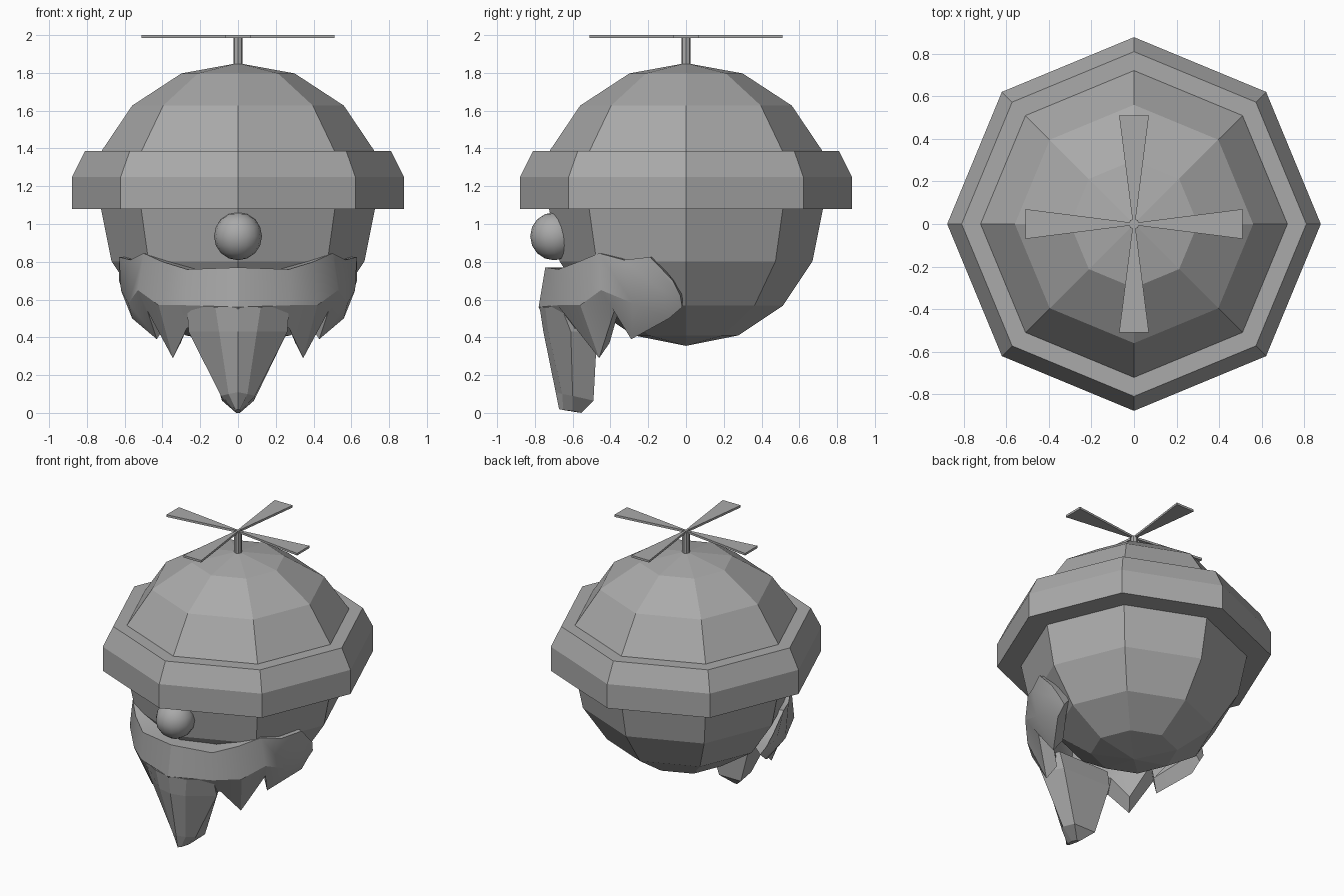
import bpy, bmesh, math
from mathutils import Matrix

cube = bpy.data.objects.get("Cube")
if cube:
    bpy.data.objects.remove(cube, do_unlink=True)

grey = bpy.data.materials.new("mid_grey")
GREY = (0.4, 0.4, 0.4, 1)
grey.use_nodes = True
grey.diffuse_color = GREY
grey.node_tree.nodes["Principled BSDF"].inputs["Base Color"].default_value = GREY


def finish(name, bm, smooth=0):
    bmesh.ops.recalc_face_normals(bm, faces=bm.faces)
    mesh = bpy.data.meshes.new(name)
    bm.to_mesh(mesh)
    bm.free()
    mesh.materials.append(grey)
    ob = bpy.data.objects.new(name, mesh)
    bpy.context.collection.objects.link(ob)
    if smooth:
        bpy.ops.object.select_all(action='DESELECT')
        ob.select_set(True)
        bpy.context.view_layer.objects.active = ob
        bpy.ops.object.shade_smooth_by_angle(angle=math.radians(smooth))
    return ob


def loft(bm, rings, closed=False, caps=True):
    """Skin a list of equal-length point loops."""
    loops = [[bm.verts.new(p) for p in ring] for ring in rings]
    pairs = list(zip(loops, loops[1:]))
    if closed:
        pairs.append((loops[-1], loops[0]))
    for a, b in pairs:
        for i in range(len(a)):
            j = (i + 1) % len(a)
            bm.faces.new((a[i], a[j], b[j], b[i]))
    if caps and not closed:
        bm.faces.new(loops[0])
        bm.faces.new(loops[-1])
    return loops


def turned(name, profile, closed=False, sides=8):
    """Turn a (radius, height) profile into an eight-sided solid."""
    bm = bmesh.new()
    rings = [[(r * math.cos(i * math.tau / sides), r * math.sin(i * math.tau / sides), z)
              for i in range(sides)] for r, z in profile]
    loft(bm, rings, closed, caps=False)
    bmesh.ops.remove_doubles(bm, verts=bm.verts, dist=0.0005)
    return finish(name, bm)


# Head, cap and rolled brim
R, MID = 0.725, 1.08
turned("head", [(R * math.sin(i * math.pi / 8), MID - R * math.cos(i * math.pi / 8))
                for i in range(6)])
turned("cap_dome", [(0.73, 1.36), (0.72, 1.39), (0.56, 1.627), (0.3, 1.797), (0, 1.852)])
turned("cap_brim", [(0.7, 1.08), (0.878, 1.08), (0.878, 1.25), (0.81, 1.387), (0.7, 1.387)], True)

# Propeller
turned("propeller_stem", [(0, 1.83), (0.025, 1.83), (0.025, 1.995), (0, 1.995)])
bm = bmesh.new()
for k in range(4):
    turn = Matrix.Rotation(k * math.pi / 2, 3, 'Z')
    outline = [(0, -0.005), (0.51, -0.07), (0.51, 0.07), (0, 0.005)]
    loft(bm, [[turn @ Matrix.Translation((x, y, z)).translation for x, y in outline]
              for z in (1.985, 2.0)])
finish("propeller_blades", bm)

# Nose
bm = bmesh.new()
bmesh.ops.create_uvsphere(bm, u_segments=16, v_segments=8, radius=0.127,
                          matrix=Matrix.Translation((0, -0.698, 0.935)))
finish("nose", bm, 30)

# Beard: each column gives the top edge, the bulge, the lower edge or tip
columns = [
    ((0, -0.745, 0.77), (0, -0.78, 0.56), (0, -0.7, 0.40)),
    ((0.27, -0.675, 0.76), (0.28, -0.68, 0.57), (0.27, -0.58, 0.45)),
    ((0.40, -0.57, 0.80), (0.42, -0.56, 0.57), (0.345, -0.46, 0.29)),
    ((0.50, -0.46, 0.845), (0.53, -0.45, 0.65), (0.48, -0.38, 0.54)),
    ((0.57, -0.33, 0.81), (0.58, -0.28, 0.58), (0.43, -0.29, 0.39)),
    ((0.63, -0.19, 0.825), (0.62, -0.13, 0.65), (0.56, -0.09, 0.50)),
    ((0.63, -0.07, 0.70), (0.605, -0.03, 0.62), (0.565, -0.02, 0.56)),
]


def inward(p, f, lift=0.0):
    return (p[0] * f, p[1] * f, p[2] + lift)


bm = bmesh.new()
loft(bm, [[top, bulge, tip, inward(tip, 0.88, 0.08), inward(bulge, 0.78), inward(top, 0.82)]
          for top, bulge, tip in columns], caps=False)
bm.faces.new([v for v in list(bm.verts)[-6:]])
bmesh.ops.mirror(bm, geom=bm.verts[:] + bm.edges[:] + bm.faces[:], axis='X', merge_dist=0.001)
finish("beard", bm, 30)

# Long chin tuft: right half of each level, front to back, then mirrored
levels = [
    [(0, -0.775, 0.56), (0.12, -0.745, 0.56), (0.27, -0.66, 0.56), (0.2, -0.5, 0.56)],
    [(0, -0.755, 0.43), (0.1, -0.73, 0.43), (0.262, -0.61, 0.43), (0.19, -0.47, 0.43)],
    [(0, -0.69, 0.11), (0.05, -0.655, 0.1), (0.09, -0.6, 0.09), (0.085, -0.49, 0.065)],
    [(0, -0.672, 0.02), (0.01, -0.65, 0.015), (0.015, -0.6, 0.01), (0.01, -0.555, 0)],
]
bm = bmesh.new()
loft(bm, [half + [(-x, y, z) for x, y, z in half[:0:-1]] for half in levels])
finish("chin_tuft", bm)
